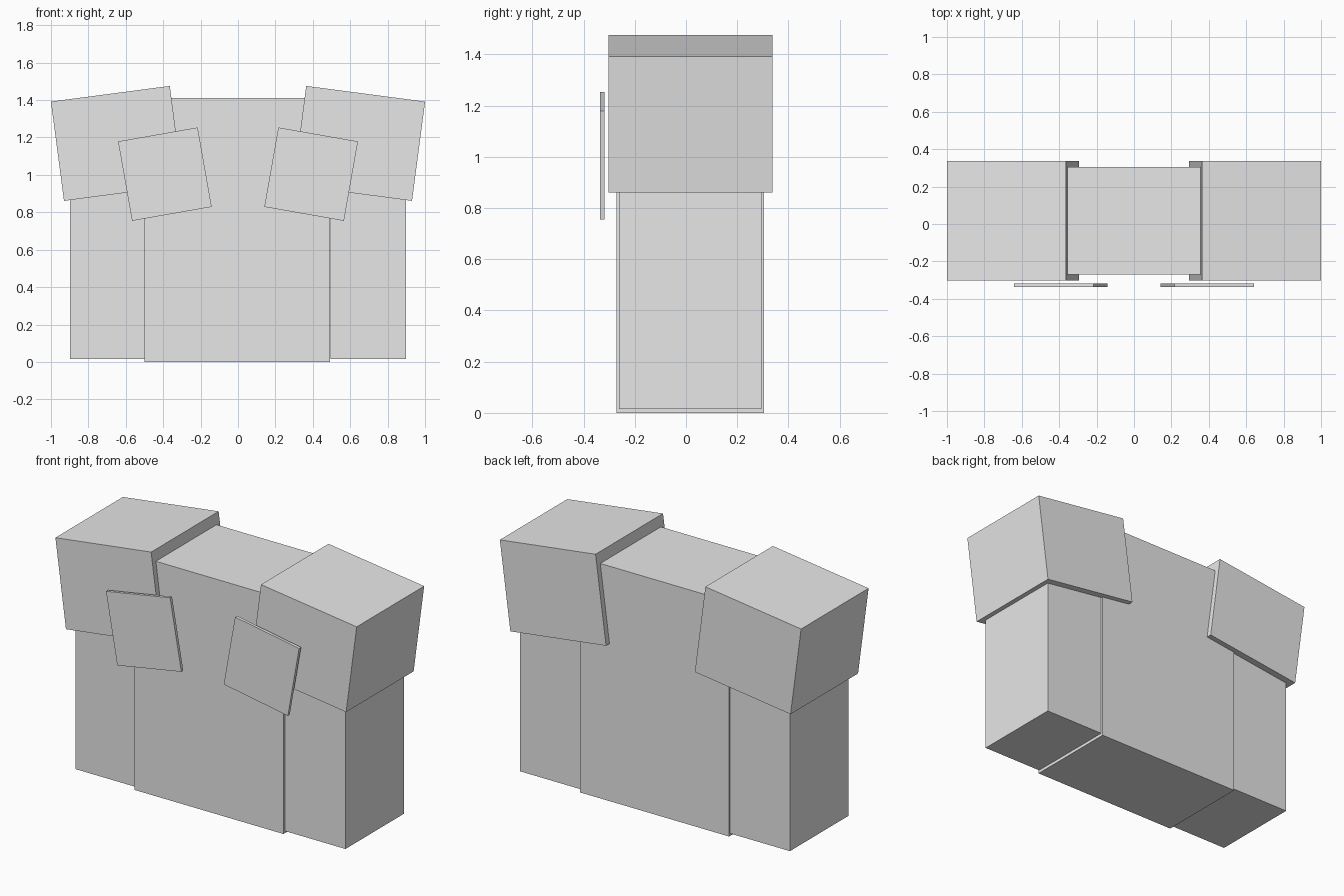
import bpy
from math import radians

if "Cube" in bpy.data.objects:
    bpy.data.objects.remove(bpy.data.objects["Cube"])

grey = bpy.data.materials.new("plain grey")
grey.diffuse_color = (0.8, 0.8, 0.8, 1)
grey.use_nodes = True
grey.node_tree.nodes["Principled BSDF"].inputs["Base Color"].default_value = grey.diffuse_color


def box(name, center, size, tilt=0):
    """Box turned by tilt degrees about the front-back axis."""
    bpy.ops.mesh.primitive_cube_add(size=1, location=center,
                                    rotation=(0, radians(tilt), 0))
    ob = bpy.context.object
    ob.name = name
    ob.scale = size
    ob.data.materials.append(grey)
    return ob


# Body
box("torso", (-0.004, 0.017, 0.705), (0.99, 0.575, 1.41))

for side, s in (("left", -1), ("right", 1)):
    # Arm, its top hidden inside the shoulder pad
    box(side + "_arm", (s * 0.696, 0.017, 0.7025), (0.402, 0.557, 1.375))
    # Tilted shoulder pad
    box(side + "_shoulder_pad", (s * 0.6475, 0.017, 1.1685),
        (0.641, 0.64, 0.535), s * 7.5)
    # Thin chest plate floating in front
    box(side + "_chest_plate", (s * 0.391, -0.327, 1.004),
        (0.432, 0.018, 0.431), s * 10)
